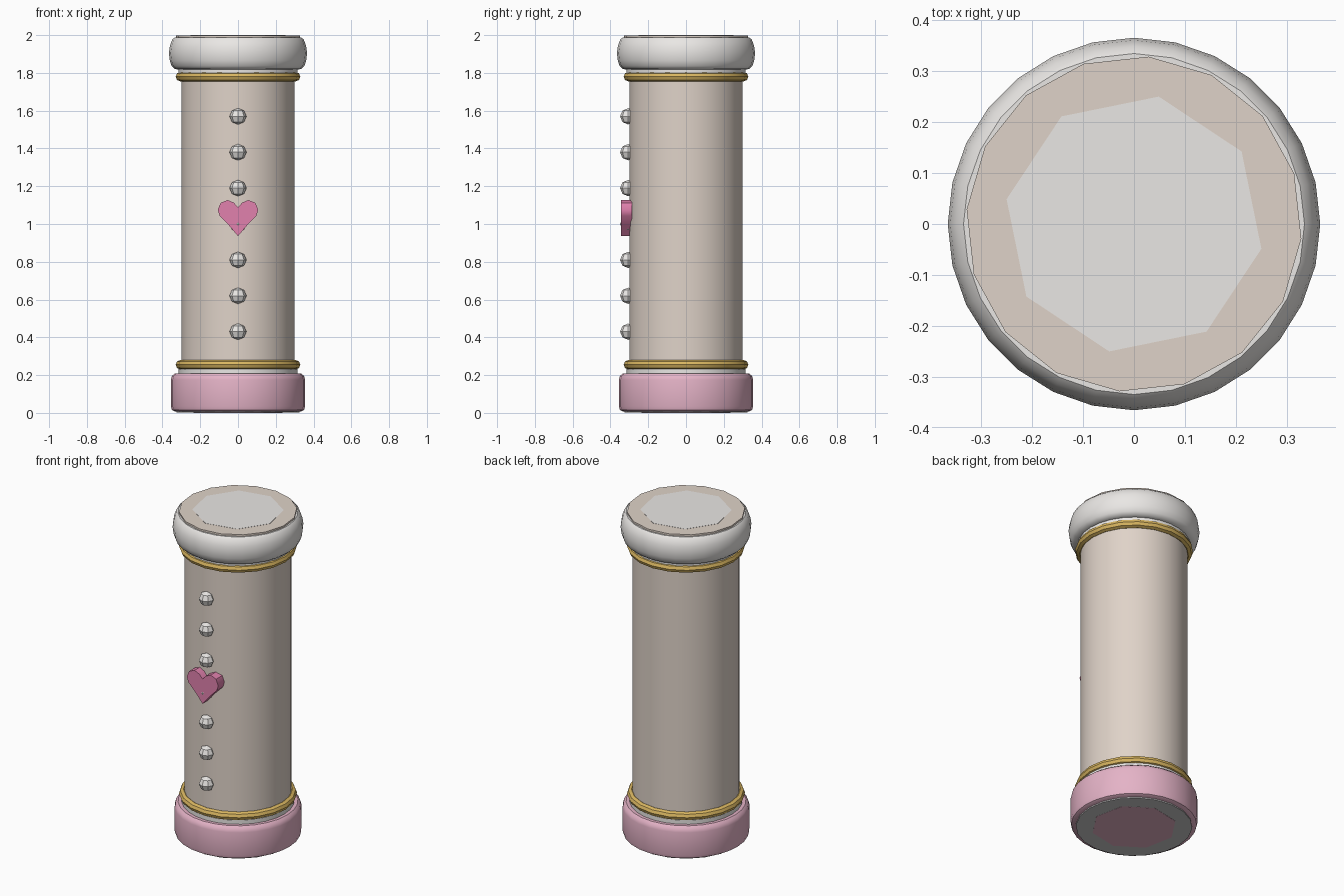
import bpy, bmesh, math

if "Cube" in bpy.data.objects:
    bpy.data.objects.remove(bpy.data.objects["Cube"])


def material(name, rgb):
    m = bpy.data.materials.new(name)
    m.diffuse_color = (*rgb, 1)
    m.use_nodes = True
    m.node_tree.nodes["Principled BSDF"].inputs["Base Color"].default_value = m.diffuse_color
    return m


BEIGE = material("beige", (0.74, 0.65, 0.58))
WHITE = material("warm_white", (0.82, 0.80, 0.78))
PINK = material("pink", (0.78, 0.45, 0.57))
ROSE = material("rose", (0.75, 0.22, 0.42))
GOLD = material("gold", (0.70, 0.47, 0.12))


def finish(name, bm, mat, smooth=True):
    bmesh.ops.recalc_face_normals(bm, faces=bm.faces[:])
    me = bpy.data.meshes.new(name)
    bm.to_mesh(me)
    bm.free()
    ob = bpy.data.objects.new(name, me)
    bpy.context.collection.objects.link(ob)
    if mat:
        me.materials.append(mat)
    if smooth:
        bpy.ops.object.select_all(action='DESELECT')
        ob.select_set(True)
        bpy.context.view_layer.objects.active = ob
        bpy.ops.object.shade_smooth_by_angle(angle=math.radians(40))
    return ob


def lathe(name, profile, mat, sides=28, phase=90, closed=False):
    """Turn (radius, z) points around z; cap the ends unless the profile is closed."""
    bm = bmesh.new()
    rings = []
    for r, z in profile:
        angles = [math.radians(phase + 360 * i / sides) for i in range(sides)]
        rings.append([bm.verts.new((r * math.cos(a), r * math.sin(a), z)) for a in angles])
    pairs = list(zip(rings, rings[1:]))
    if closed:
        pairs.append((rings[-1], rings[0]))
    else:
        bm.faces.new(rings[0])
        bm.faces.new(rings[-1])
    for a, b in pairs:
        for i in range(sides):
            j = (i + 1) % sides
            bm.faces.new((a[i], a[j], b[j], b[i]))
    return finish(name, bm, mat)


# Main tube
lathe("body", [(0.30, 0.15), (0.30, 1.88)], BEIGE)

# Pink foot with softened rims
lathe("foot", [(0.335, 0.008), (0.35, 0.016), (0.355, 0.035), (0.355, 0.175),
               (0.35, 0.195), (0.335, 0.208)], PINK)
lathe("foot_plate", [(0.325, 0.001), (0.325, 0.02)], None, 20)
lathe("foot_inlay", [(0.24, 0.0), (0.24, 0.015)], PINK, 8, 79)

# Rounded collar at the top
lathe("collar", [(0.315, 1.817), (0.335, 1.821), (0.351, 1.836), (0.361, 1.865),
                 (0.366, 1.905), (0.361, 1.94), (0.349, 1.975), (0.335, 1.988)], WHITE)
lathe("top_plate", [(0.33, 1.97), (0.33, 1.999)], BEIGE, 16, 85)
lathe("top_inlay", [(0.255, 1.98), (0.255, 2.0)], WHITE, 8, 79)

# Pale necks and gold rings next to both ends
for label, neck, ring in (("lower", 0.215, 0.255), ("upper", 1.81, 1.78)):
    lathe(label + "_neck", [(0.315, neck - 0.018), (0.315, neck + 0.018)], WHITE)
    section = [(0.305 + 0.025 * math.cos(math.tau * k / 8),
                ring + 0.025 * math.sin(math.tau * k / 8)) for k in range(8)]
    lathe(label + "_gold_ring", section, GOLD, 20, closed=True)

# Row of faceted studs down the front
for n in range(7):
    bm = bmesh.new()
    bmesh.ops.create_uvsphere(bm, u_segments=8, v_segments=4, radius=1)
    bmesh.ops.scale(bm, vec=(0.045, 0.043, 0.043), verts=bm.verts[:])
    bmesh.ops.translate(bm, vec=(0, -0.306, 0.43 + 0.19 * n), verts=bm.verts[:])
    finish(f"stud_{n + 1}", bm, WHITE, smooth=False)

# Heart badge: half outline mirrored, then extruded back into the tube
half = [(0.022, 1.113), (0.055, 1.127), (0.092, 1.112), (0.107, 1.075),
        (0.097, 1.043), (0.05, 0.995)]
outline = [(0, 1.088)] + half + [(0, 0.936)] + [(-x, z) for x, z in reversed(half)]
bm = bmesh.new()
face = bm.faces.new([bm.verts.new((x, -0.345, z)) for x, z in outline])
out = bmesh.ops.extrude_face_region(bm, geom=[face], use_keep_orig=True)
back = [v for v in out["geom"] if isinstance(v, bmesh.types.BMVert)]
bmesh.ops.translate(bm, vec=(0, 0.06, 0), verts=back)
finish("heart_badge", bm, ROSE)
